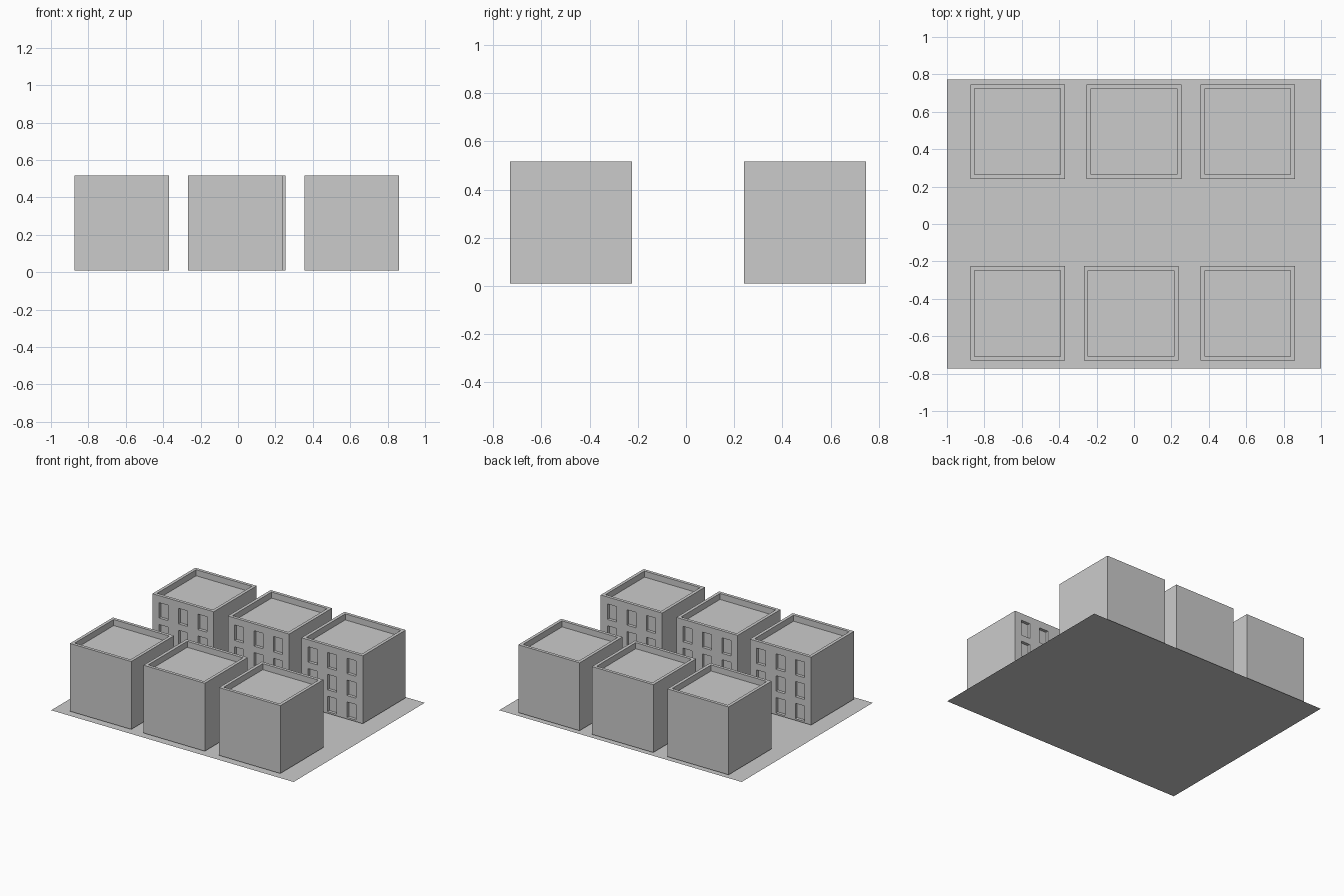
import bpy, bmesh
from mathutils import Vector

if "Cube" in bpy.data.objects:
    bpy.data.objects.remove(bpy.data.objects["Cube"])

SIZE, BASE = 0.506, 0.01           # block edge length, height above the lot
RIM, ROOF_DEPTH = 0.033, 0.045     # parapet width and roof recess
COLS = (-0.16, 0.0, 0.16)          # window centres across the facade
ROWS = (0.08, 0.243, 0.406)        # window centres in height
WIN_W, WIN_H, WIN_DEPTH = 0.075, 0.115, 0.022


def add_object(name, bm):
    mesh = bpy.data.meshes.new(name)
    bm.to_mesh(mesh)
    bm.free()
    obj = bpy.data.objects.new(name, mesh)
    bpy.context.collection.objects.link(obj)
    return obj


def cut_face_group(bm, co, no, on_facade):
    faces = [f for f in bm.faces if on_facade(f)]
    geom = set(faces)
    for f in faces:
        geom.update(f.edges)
        geom.update(f.verts)
    bmesh.ops.bisect_plane(bm, geom=list(geom), plane_co=co, plane_no=no)


def building(name, x, y, turn):
    bm = bmesh.new()
    bmesh.ops.create_cube(bm, size=SIZE)
    bmesh.ops.translate(bm, verts=bm.verts, vec=(0, 0, BASE + SIZE / 2))
    bm.normal_update()

    # recessed flat roof behind a parapet
    roof = [f for f in bm.faces if f.normal.z > 0.9]
    bmesh.ops.inset_individual(bm, faces=roof, thickness=RIM)
    bmesh.ops.inset_individual(bm, faces=roof, thickness=0, depth=-ROOF_DEPTH)
    bm.normal_update()

    # facade grid with recessed windows on the courtyard side
    def on_facade(f):
        return abs(f.calc_center_median().y + SIZE / 2) < 1e-4

    for c in COLS:
        for s in (-0.5, 0.5):
            cut_face_group(bm, Vector((c + s * WIN_W, 0, 0)), Vector((1, 0, 0)), on_facade)
    for r in ROWS:
        for s in (-0.5, 0.5):
            cut_face_group(bm, Vector((0, 0, r + s * WIN_H)), Vector((0, 0, 1)), on_facade)
    bm.normal_update()

    def is_window(f):
        c = f.calc_center_median()
        return (on_facade(f) and any(abs(c.x - k) < 0.01 for k in COLS)
                and any(abs(c.z - k) < 0.01 for k in ROWS))

    windows = [f for f in bm.faces if is_window(f)]
    bmesh.ops.inset_individual(bm, faces=windows, thickness=0, depth=-WIN_DEPTH)

    obj = add_object(name, bm)
    obj.location = (x, y, 0)
    if turn:
        obj.rotation_euler.z = 3.14159265


# flat lot
bm = bmesh.new()
bmesh.ops.create_grid(bm, x_segments=1, y_segments=1, size=1)
bmesh.ops.scale(bm, verts=bm.verts, vec=(1, 0.773, 1))
add_object("lot", bm)

# two rows of blocks whose windows face the street between them
for i, x in enumerate((-0.622, 0.0, 0.608)):
    building(f"back_block_{i + 1}", x, 0.494, False)
for i, x in enumerate((-0.622, -0.015, 0.608)):
    building(f"front_block_{i + 1}", x, -0.478, True)
